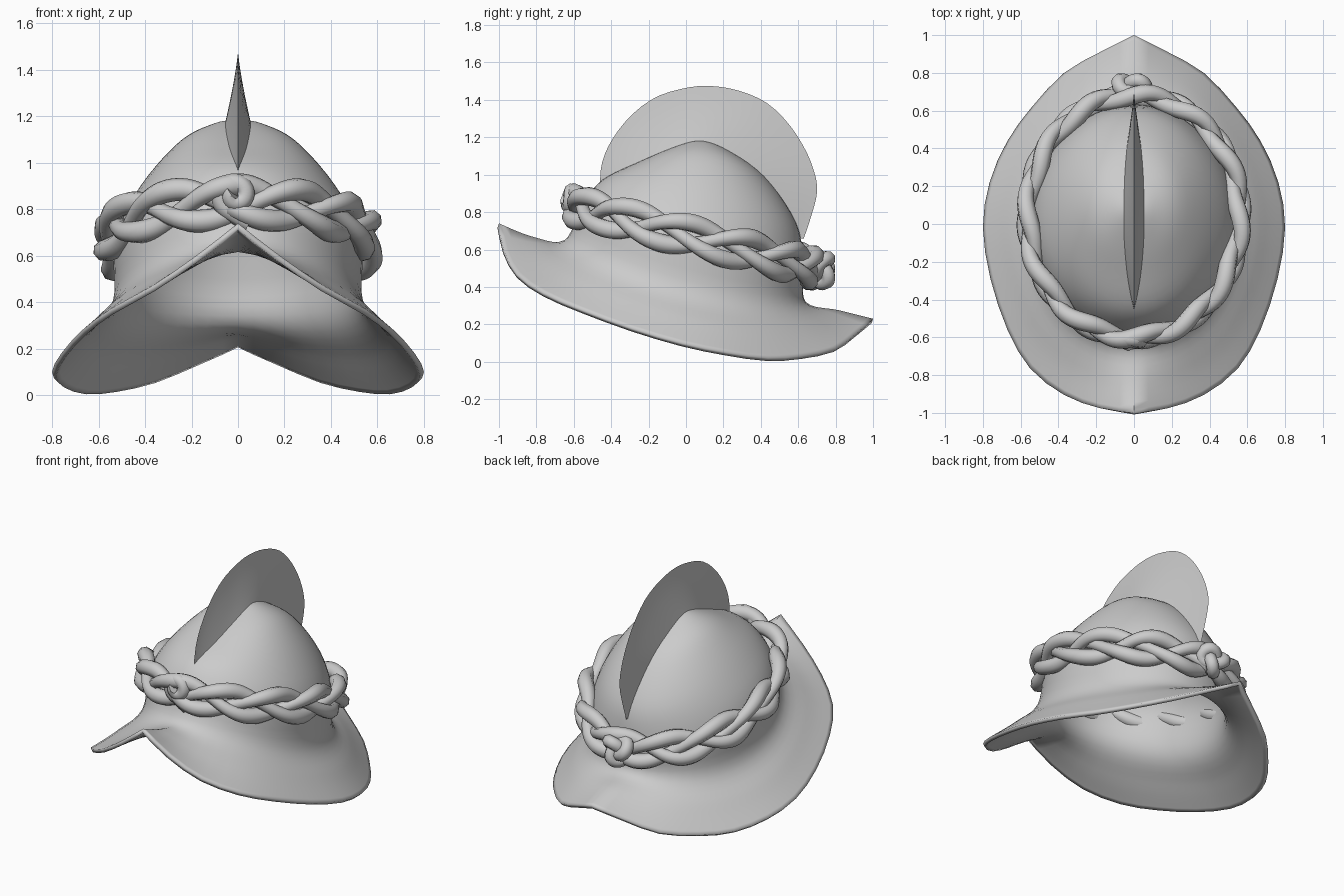
import bpy, bmesh, math
from mathutils import Vector

cube = bpy.data.objects.get("Cube")
if cube:
    bpy.data.objects.remove(cube, do_unlink=True)

steel = bpy.data.materials.new("grey_steel")
GREY = (0.6, 0.6, 0.6, 1)
steel.use_nodes = True
steel.diffuse_color = GREY
steel.node_tree.nodes["Principled BSDF"].inputs["Base Color"].default_value = GREY

HALF = 24  # steps along half a ring, front to back


def spline(points, u):
    """Smooth curve through the points, u from 0 to 1."""
    p = [Vector(q) for q in points]
    f = u * (len(p) - 1)
    i = min(int(f), len(p) - 2)
    t = f - i
    a, b, c, d = p[max(i - 1, 0)], p[i], p[i + 1], p[min(i + 2, len(p) - 1)]
    return b + 0.5 * t * ((c - a) + t * ((2*a - 5*b + 4*c - d) + t * (3*(b - c) + d - a)))


def activate(ob):
    bpy.ops.object.select_all(action='DESELECT')
    ob.select_set(True)
    bpy.context.view_layer.objects.active = ob


def smooth(ob):
    activate(ob)
    bpy.ops.object.shade_smooth_by_angle(angle=math.radians(60))


def loft(name, rows, closed):
    """Skin a grid of points, row by row."""
    bm = bmesh.new()
    grid = [[bm.verts.new(p) for p in row] for row in rows]
    n = len(rows[0])
    for lo, hi in zip(grid, grid[1:]):
        for i in range(n if closed else n - 1):
            j = (i + 1) % n
            bm.faces.new((lo[i], lo[j], hi[j], hi[i]))
    bmesh.ops.remove_doubles(bm, verts=bm.verts, dist=0.0005)
    me = bpy.data.meshes.new(name)
    bm.to_mesh(me)
    bm.free()
    me.materials.append(steel)
    ob = bpy.data.objects.new(name, me)
    bpy.context.collection.objects.link(ob)
    return ob


def cord(name, points, thick, swell=None, cyclic=True):
    """Round cord through the points, swelling by a factor per point."""
    cu = bpy.data.curves.new(name, 'CURVE')
    cu.dimensions = '3D'
    cu.bevel_depth = thick
    cu.bevel_resolution = 2
    cu.use_fill_caps = True
    sp = cu.splines.new('POLY')
    sp.points.add(len(points) - 1)
    for i, q in enumerate(sp.points):
        q.co = (*points[i], 1)
        q.radius = swell[i] if swell else 1
    sp.use_cyclic_u = cyclic
    cu.materials.append(steel)
    ob = bpy.data.objects.new(name, cu)
    bpy.context.collection.objects.link(ob)
    activate(ob)
    bpy.ops.object.convert(target='MESH')
    smooth(bpy.context.object)


def oval(front, back, width, side_z):
    """Half of a tilted oval; front and back are (y, z)."""
    out = []
    for k in range(HALF + 1):
        t = math.pi * k / HALF
        c, s = math.cos(t), math.sin(t)
        mix = (1 - c) / 2
        z = front[1] + (back[1] - front[1]) * mix
        z += (side_z - (front[1] + back[1]) / 2) * s * s
        out.append(Vector((width * s, front[0] + (back[0] - front[0]) * mix, z)))
    return out


def full(half):
    return half + [Vector((-p.x, p.y, p.z)) for p in half[-2:0:-1]]


# Helmet shell: swept brim running smoothly into a pointed crown
rim_points = [(0, -1, .74), (.18, -.975, .6), (.37, -.905, .47), (.55, -.765, .37),
              (.67, -.56, .28), (.76, -.29, .18), (.8, -.02, .1), (.765, .22, .05),
              (.67, .44, .02), (.54, .62, .03), (.37, .8, .07), (.18, .91, .15), (0, 1, .23)]
rim = [spline(rim_points, k / HALF) for k in range(HALF + 1)]
base = oval((-.65, .65), (.64, .32), .54, .39)
middle = []
for k, (r, b) in enumerate(zip(rim, base)):
    p = (r + b) / 2
    p.z -= 0.025 * (1 - k / HALF)
    middle.append(p)
rings = [rim, middle, base,
         oval((-.56, .83), (.63, .5), .53, .67),
         oval((-.45, .97), (.59, .74), .42, .89),
         oval((-.25, 1.07), (.42, .99), .25, 1.09),
         oval((-.06, 1.15), (.21, 1.14), .1, 1.17),
         oval((.07, 1.185), (.07, 1.185), 0, 1.185)]
STEPS = 35
shell = loft("helmet_shell",
             [full([spline(col, s / STEPS) for col in zip(*rings)]) for s in range(STEPS + 1)],
             True)
solid = shell.modifiers.new("thickness", 'SOLIDIFY')
solid.thickness = 0.025
solid.offset = -1
smooth(shell)

# Tall crest along the centre line
outer = [(-.46, .95), (-.45, 1.06), (-.4, 1.18), (-.3, 1.31), (-.17, 1.41), (-.02, 1.46),
         (.12, 1.475), (.28, 1.45), (.43, 1.385), (.55, 1.27), (.64, 1.13), (.69, 1.0),
         (.7, .9), (.67, .78), (.63, .66)]
inner = [(-.44, .94), (-.25, 1.04), (.06, 1.15), (.38, .98), (.6, .66)]
rows = []
for k in range(41):
    u = k / 40
    a, b = (spline([(0, *p) for p in pts], u) for pts in (outer, inner))
    wide = 0.06 * math.sin(math.pi * u)
    row = []
    for j in range(5, -6, -1):
        f = abs(j) / 5
        p = a.lerp(b, f)
        p.x = math.copysign(wide * f ** 1.2, j)
        row.append(p)
    rows.append(row)
smooth(loft("crest", rows, False))

# Braided band of three cords, tilted around the crown
for strand in range(3):
    path, swell = [], []
    for k in range(180):
        t = 2 * math.pi * k / 180
        phase = 4 * t + math.pi / 2 + strand * 2 * math.pi / 3
        out = 0.022 * math.sin(2 * phase)
        path.append(((.56 + out) * math.sin(t),
                     .04 - (.64 + out) * math.cos(t),
                     .665 + .165 * math.cos(t) + .075 * math.sin(phase)))
        swell.append(.85 + .3 * math.sin(phase) ** 2)
    cord("braid_strand_%d" % (strand + 1), path, 0.043, swell)

# Coiled knot at the front, with a short tail below it
path = [(.05, -.6, .74)]
for k in range(33):
    f = k / 32
    t = math.pi * (-.6 - 2.6 * f)
    r = .075 - .06 * f
    path.append((-.01 + r * math.cos(t), -.6 - .035 * f, .86 + r * math.sin(t)))
cord("front_knot", path, 0.04, cyclic=False)

# Looped knot at the back
path = []
for k in range(60):
    t = 2 * math.pi * k / 60
    path.append((.026 * (math.sin(t) + 2 * math.sin(2 * t)) - .01,
                 .73 - .03 * math.sin(3 * t),
                 .5 + .026 * (math.cos(t) - 2 * math.cos(2 * t))))
cord("back_knot", path, 0.04)
